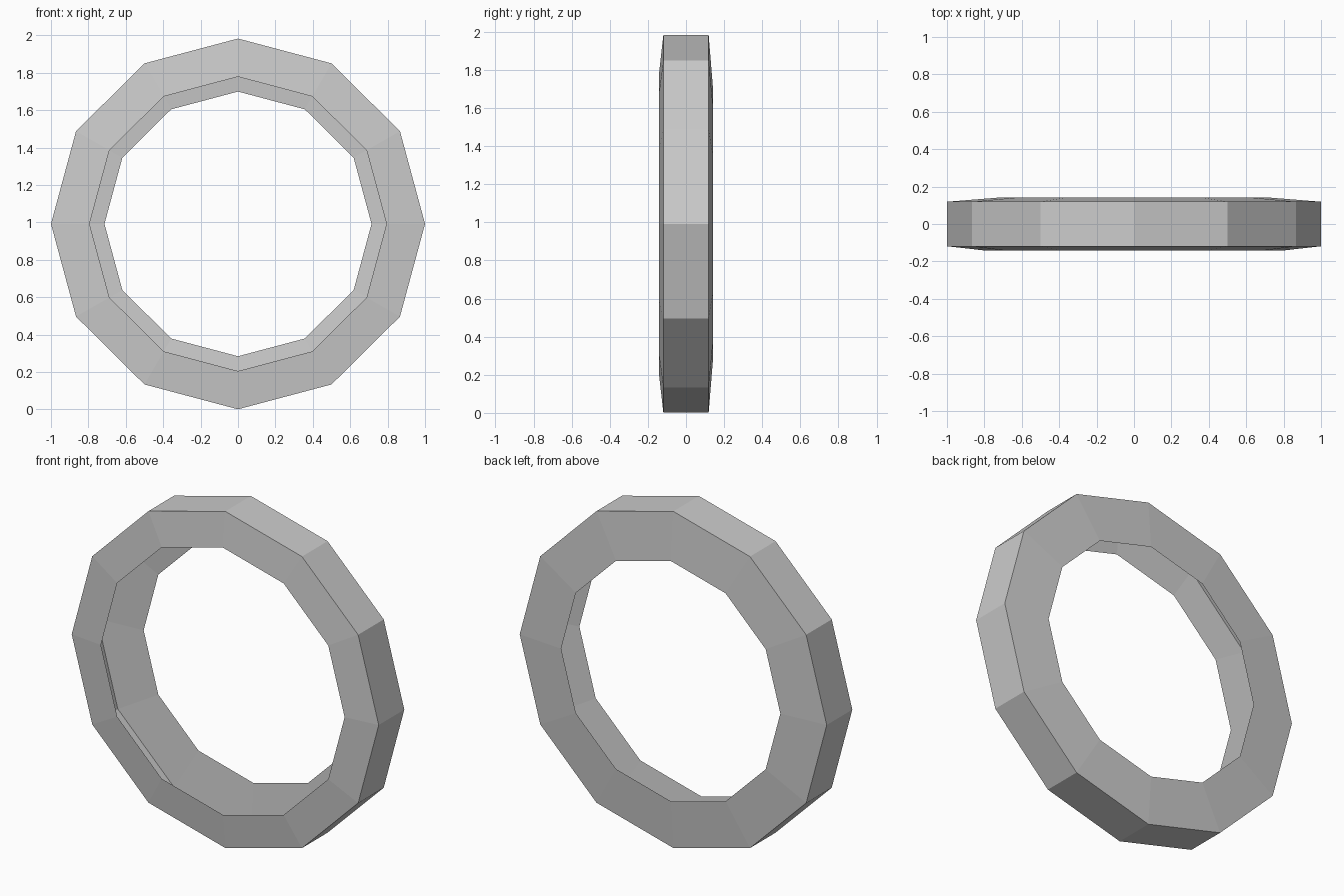
import bpy
import bmesh
from math import cos, sin, tau

if "Cube" in bpy.data.objects:
    bpy.data.objects.remove(bpy.data.objects["Cube"])

SIDES = 12
CENTRE_Z = 0.992
Z_SCALE = 0.991  # the ring is very slightly flattened

# Open channel cross-section as (radius, y): front face, outer tread, back face
PROFILE = [
    (0.794, -0.142),
    (1.00, -0.119),
    (1.00, 0.119),
    (0.714, 0.142),
]


def lathe_shell(name, profile, sides):
    """Sweep an open cross-section around the y axis (hollow towards the hole)."""
    bm = bmesh.new()
    loops = []
    for i in range(sides):
        a = tau * i / sides
        loops.append([bm.verts.new((r * cos(a), y, CENTRE_Z + r * sin(a) * Z_SCALE))
                      for r, y in profile])
    for i in range(sides):
        here, there = loops[i], loops[(i + 1) % sides]
        for j in range(len(profile) - 1):
            bm.faces.new((here[j], here[j + 1], there[j + 1], there[j]))
    bmesh.ops.recalc_face_normals(bm, faces=bm.faces)
    mesh = bpy.data.meshes.new(name)
    bm.to_mesh(mesh)
    bm.free()
    obj = bpy.data.objects.new(name, mesh)
    bpy.context.collection.objects.link(obj)
    return obj


# Faceted rim standing upright, open on its inner side
lathe_shell("rim", PROFILE, SIDES)
